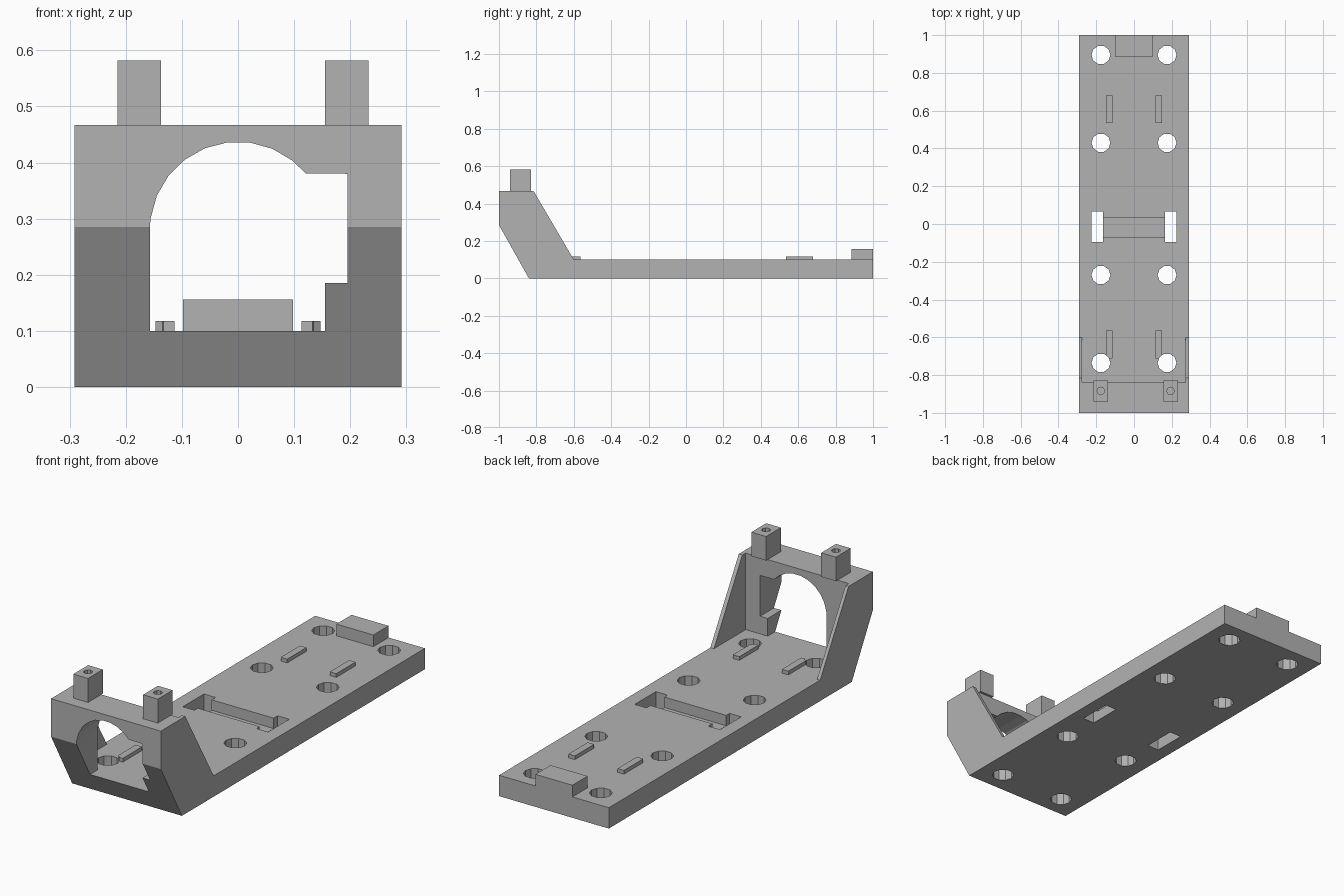
import bpy, bmesh, math
from mathutils import Vector

if "Cube" in bpy.data.objects:
    bpy.data.objects.remove(bpy.data.objects["Cube"], do_unlink=True)

grey = bpy.data.materials.new("plain grey")
grey.use_nodes = True
grey.diffuse_color = (0.45, 0.45, 0.45, 1)
grey.node_tree.nodes["Principled BSDF"].inputs["Base Color"].default_value = grey.diffuse_color


def prism(name, outline, axis, start, end):
    """Extrude a 2D outline along axis x, y or z."""
    place = {"x": lambda a, b, t: (t, a, b),
             "y": lambda a, b, t: (a, t, b),
             "z": lambda a, b, t: (a, b, t)}[axis]
    bm = bmesh.new()
    face = bm.faces.new([bm.verts.new(place(a, b, start)) for a, b in outline])
    out = bmesh.ops.extrude_face_region(bm, geom=[face])
    moved = [v for v in out["geom"] if isinstance(v, bmesh.types.BMVert)]
    bmesh.ops.translate(bm, verts=moved, vec=Vector(place(0, 0, end - start)))
    bmesh.ops.recalc_face_normals(bm, faces=bm.faces)
    mesh = bpy.data.meshes.new(name)
    bm.to_mesh(mesh)
    bm.free()
    mesh.materials.append(grey)
    obj = bpy.data.objects.new(name, mesh)
    bpy.context.scene.collection.objects.link(obj)
    return obj


def box(name, x0, x1, y0, y1, z0, z1):
    return prism(name, [(x0, y0), (x1, y0), (x1, y1), (x0, y1)], "z", z0, z1)


def cylinder(name, x, y, radius, sides, z0, z1):
    ring = [(x + radius * math.cos(math.tau * i / sides),
             y + radius * math.sin(math.tau * i / sides)) for i in range(sides)]
    return prism(name, ring, "z", z0, z1)


def cut(obj, cutter):
    """Subtract the cutter, bake the result and discard the cutter."""
    cutter.hide_render = True
    mod = obj.modifiers.new("cut", "BOOLEAN")
    mod.operation = "DIFFERENCE"
    mod.solver = "EXACT"
    mod.object = cutter
    bpy.context.view_layer.update()
    graph = bpy.context.evaluated_depsgraph_get()
    baked = bpy.data.meshes.new_from_object(obj.evaluated_get(graph))
    obj.modifiers.clear()
    obj.data = baked
    bpy.data.objects.remove(cutter, do_unlink=True)


HALF, FLOOR, TOP = 0.291, 0.1, 0.467

# Plate with the raised, sloping front end
side = [(-0.84, 0), (1, 0), (1, FLOOR), (-0.6, FLOOR),
        (-0.815, TOP), (-1, TOP), (-1, 0.285)]
chassis = prism("chassis_plate", side, "x", -HALF, HALF)
cut(chassis, box("hollow", -0.275, 0.272, -0.84, -0.4, FLOOR, 0.6))

# Arched opening with a square notch on one side
arch = [(0.157 * math.cos(math.radians(a)), 0.28 + 0.157 * math.sin(math.radians(a)))
        for a in [40] + list(range(52, 173, 15)) + [176]]
opening = [(-0.157, FLOOR), (0.155, FLOOR), (0.155, 0.185),
           (0.195, 0.185), (0.195, 0.38)] + arch
cut(chassis, prism("opening", opening, "y", -1.1, -0.83))

# Strap slots joined by a shallow groove
cut(chassis, box("groove", -0.18, 0.18, -0.07, 0.035, 0.05, 0.2))
for x in (-0.195, 0.195):
    cut(chassis, box("slot", x - 0.031, x + 0.031, -0.095, 0.065, -0.1, 0.2))

# Raised ribs on the plate
ribs = []
for sx, tag in ((-1, "right"), (1, "left")):
    for y, end in ((-0.638, "front"), (0.607, "rear")):
        x = sx * 0.13
        ribs.append(box(f"{end}_{tag}_rib", x - 0.017, x + 0.017,
                        y - 0.073, y + 0.073, FLOOR - 0.01, 0.118))

# Round holes through the plate, trimming the front ribs
for x in (-0.175, 0.175):
    for y in (-0.735, -0.27, 0.43, 0.895):
        cut(chassis, cylinder("hole", x, y, 0.05, 10, -0.1, 0.2))
    rib = ribs[0] if x < 0 else ribs[2]
    cut(rib, cylinder("hole", x, -0.735, 0.05, 10, -0.1, 0.2))

# Rear stop block
box("rear_stop", -0.098, 0.098, 0.885, 1, FLOOR, 0.156)

# Mounting posts with pilot holes
for x, tag in ((-0.176, "right"), (0.194, "left")):
    post = box(f"{tag}_post", x - 0.039, x + 0.039, -0.94, -0.828, TOP, 0.582)
    cut(post, cylinder("pilot", x, -0.884, 0.02, 8, TOP + 0.015, 0.7))
